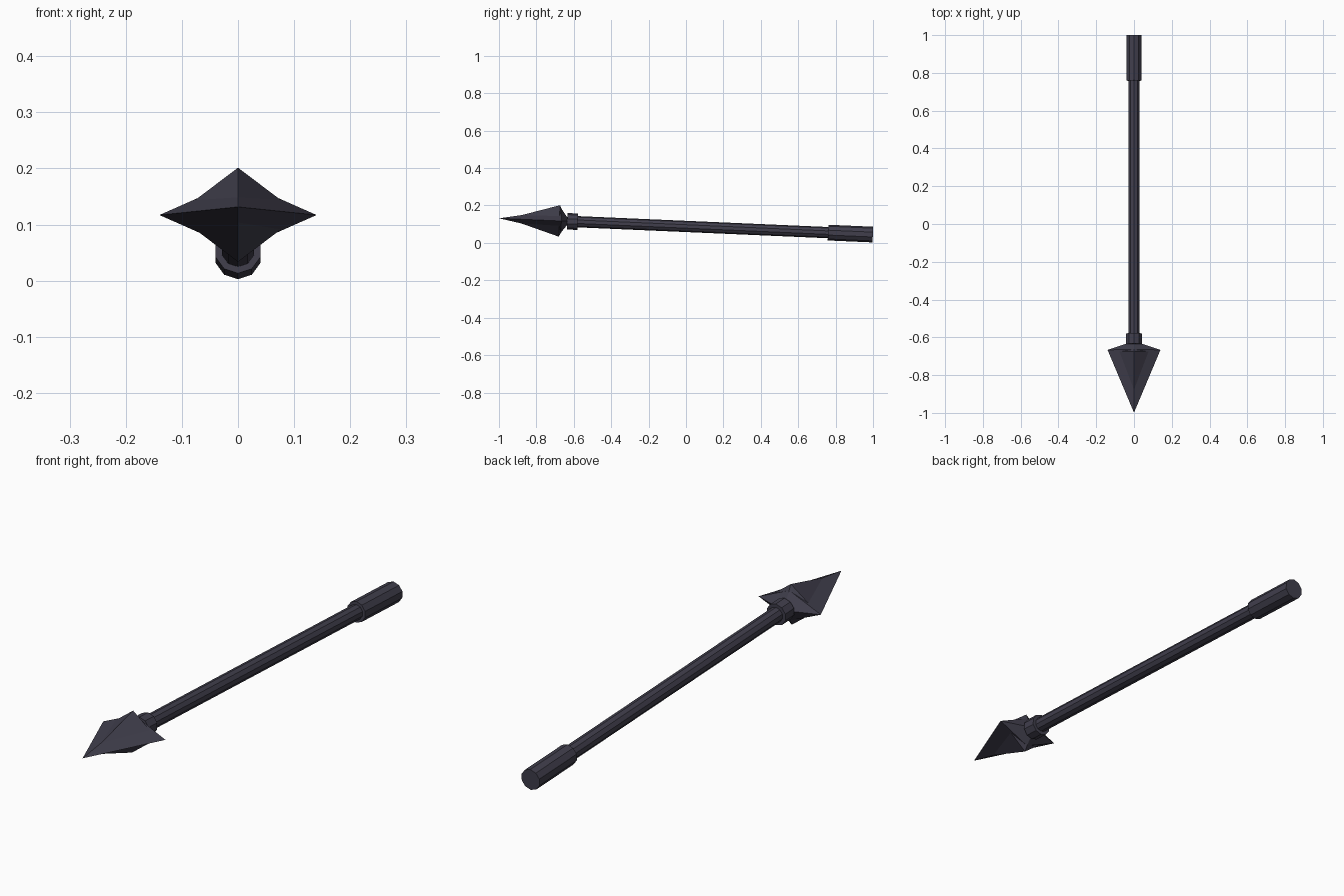
import bpy, bmesh, math

if "Cube" in bpy.data.objects:
    bpy.data.objects.remove(bpy.data.objects["Cube"])

TILT = -math.atan(0.0435)   # spear leans slightly, point raised
AXIS_Z = 0.088              # axis height at y = 0
SIDES = 10

mat = bpy.data.materials.new("dark slate")
mat.diffuse_color = (0.052, 0.049, 0.073, 1)
mat.use_nodes = True
mat.node_tree.nodes["Principled BSDF"].inputs["Base Color"].default_value = mat.diffuse_color


def loft(name, rings, sides, cap=True):
    """rings: (y, half_width, half_height); zero size makes a point."""
    bm = bmesh.new()
    loops = []
    for y, w, h in rings:
        if w == 0:
            loops.append([bm.verts.new((0, y, 0))] * sides)
        else:
            loops.append([bm.verts.new((w * math.sin(2 * math.pi * i / sides), y,
                                        h * math.cos(2 * math.pi * i / sides)))
                          for i in range(sides)])
    for a, b in zip(loops, loops[1:]):
        for i in range(sides):
            j = (i + 1) % sides
            bm.faces.new(list(dict.fromkeys((a[i], a[j], b[j], b[i]))))
    if cap:
        bm.faces.new(loops[0])
        bm.faces.new(loops[-1])
    bmesh.ops.recalc_face_normals(bm, faces=bm.faces)
    me = bpy.data.meshes.new(name)
    bm.to_mesh(me)
    bm.free()
    me.materials.append(mat)
    ob = bpy.data.objects.new(name, me)
    ob.location.z = AXIS_Z
    ob.rotation_euler.x = TILT
    bpy.context.collection.objects.link(ob)
    return ob


# Pole parts
loft("shaft", [(-0.62, 0.03, 0.03), (0.80, 0.03, 0.03)], SIDES)
loft("collar", [(-0.636, 0.044, 0.044), (-0.58, 0.044, 0.044)], SIDES)
loft("end_grip", [(0.76, 0.042, 0.042), (1.0, 0.042, 0.042)], SIDES)

# Spearhead: wide flat blade crossed by a shorter, taller fin
loft("wide_blade", [(-1.0, 0, 0), (-0.667, 0.14, 0.062), (-0.62, 0, 0)], 4, False)
loft("tall_fin", [(-0.953, 0, 0), (-0.678, 0.111, 0.084), (-0.632, 0, 0)], 4, False)
